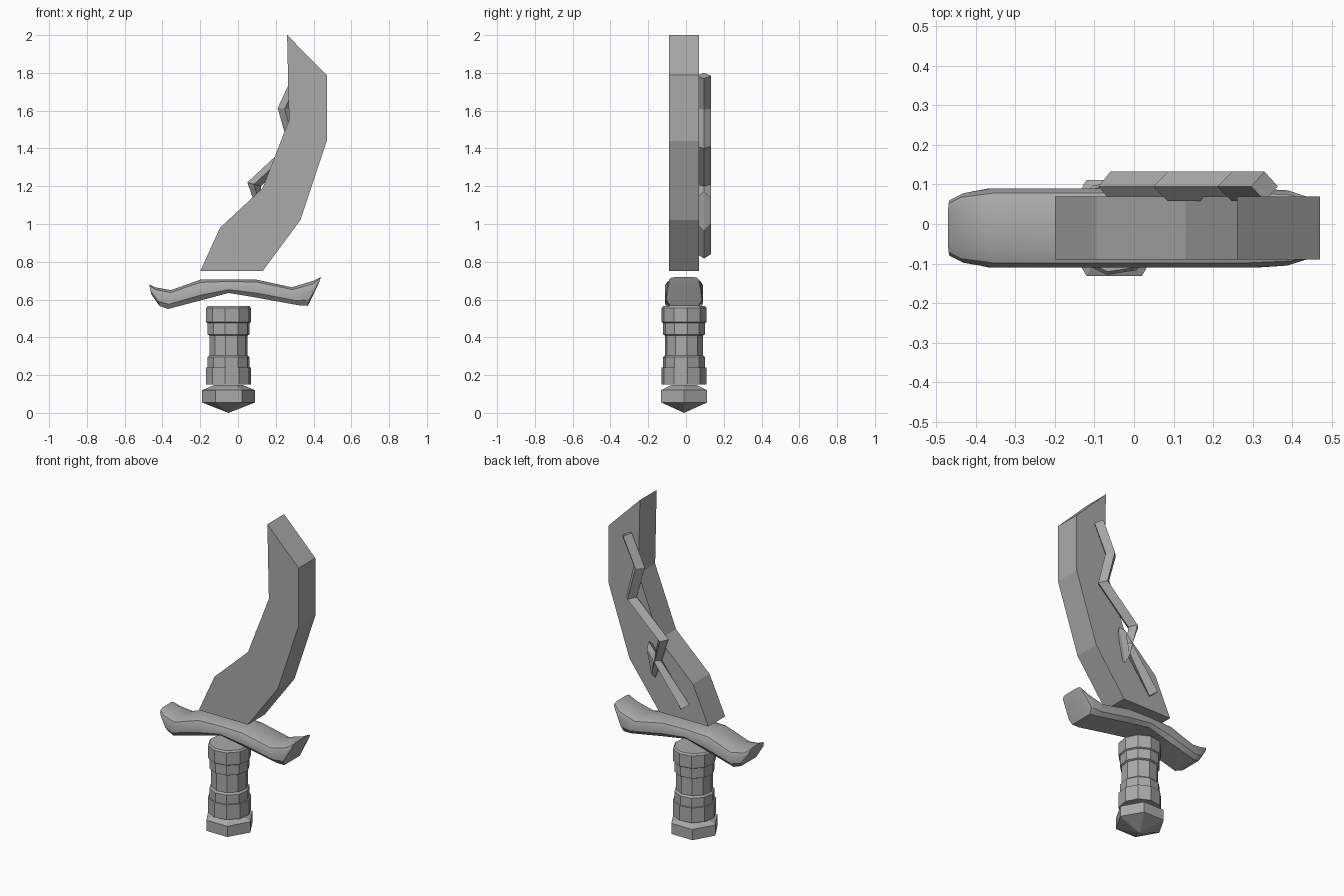
import bpy, bmesh, math
from mathutils import Vector

if "Cube" in bpy.data.objects:
    bpy.data.objects.remove(bpy.data.objects["Cube"], do_unlink=True)

grey = bpy.data.materials.new("plain grey")
grey.use_nodes = True
grey.diffuse_color = (0.4, 0.4, 0.4, 1)
grey.node_tree.nodes["Principled BSDF"].inputs["Base Color"].default_value = (0.4, 0.4, 0.4, 1)


def loft(name, rings, smooth=None):
    """Join a row of equal rings into a closed, capped solid."""
    bm = bmesh.new()
    rows = [[bm.verts.new(p) for p in ring] for ring in rings]
    n = len(rows[0])
    for a, b in zip(rows, rows[1:]):
        for i in range(n):
            j = (i + 1) % n
            bm.faces.new((a[i], a[j], b[j], b[i]))
    bm.faces.new(rows[0][::-1])
    bm.faces.new(rows[-1])
    bmesh.ops.remove_doubles(bm, verts=bm.verts[:], dist=0.0005)
    bmesh.ops.recalc_face_normals(bm, faces=bm.faces[:])
    mesh = bpy.data.meshes.new(name)
    bm.to_mesh(mesh)
    bm.free()
    mesh.materials.append(grey)
    obj = bpy.data.objects.new(name, mesh)
    bpy.context.collection.objects.link(obj)
    if smooth:
        bpy.ops.object.select_all(action='DESELECT')
        obj.select_set(True)
        bpy.context.view_layer.objects.active = obj
        bpy.ops.object.shade_smooth_by_angle(angle=math.radians(smooth))
    return obj


def lathe(name, profile, sides, turn=0.0, smooth=None):
    """Stack regular polygons of (radius, height) on the handle axis."""
    angles = [turn + math.tau * i / sides for i in range(sides)]
    return loft(name, [[(-0.05 + r * math.cos(a), -0.01 + r * math.sin(a), z)
                        for a in angles] for r, z in profile], smooth)


# Blade: a flat curved outline with constant thickness
outline = [(-0.2, 0.75), (0.13, 0.75), (0.33, 1.02), (0.47, 1.44), (0.47, 1.79),
           (0.26, 2.0), (0.27, 1.55), (0.13, 1.19), (-0.095, 0.98)]
loft("blade", [[(x, y, z) for x, z in outline] for y in (-0.09, 0.07)])

# Zigzag vein on the back of the blade: diamond section along a bent path
path = [Vector((x, 0.095, z)) for x, z in
        [(0.33, 1.785), (0.247, 1.61), (0.30, 1.41), (0.085, 1.21),
         (0.14, 1.0), (0.17, 1.14), (-0.06, 0.84)]]
R = 0.037
depth = Vector((0, R, 0))
rings = []
for i, p in enumerate(path):
    into = (p - path[i - 1]).normalized() if i else None
    out = (path[i + 1] - p).normalized() if i < len(path) - 1 else into
    along = ((into or out) + out).normalized()
    side = Vector((along.z, 0, -along.x)) * R
    rings.append([p + depth, p + side, p - depth, p - side])
loft("zigzag_vein", rings)

# Guard: top and bottom points of each cross-section, with half width
sections = [((-0.47, 0.68), (-0.46, 0.63), 0.07),
            ((-0.44, 0.665), (-0.415, 0.565), 0.088),
            ((-0.355, 0.65), (-0.37, 0.55), 0.1),
            ((-0.2, 0.705), (-0.2, 0.595), 0.1),
            ((-0.05, 0.705), (-0.05, 0.635), 0.1),
            ((0.1, 0.705), (0.1, 0.61), 0.1),
            ((0.285, 0.665), (0.32, 0.57), 0.1),
            ((0.40, 0.70), (0.37, 0.567), 0.095),
            ((0.44, 0.72), (0.425, 0.68), 0.08)]
half = [(0.55, 1.0), (0.88, 0.87), (1.0, 0.6), (1.0, 0.25), (0.8, 0.0)]
shape = half + [(-w, t) for w, t in reversed(half)]
loft("guard", [[(b[0] + (a[0] - b[0]) * t, -0.01 + w * hw, b[1] + (a[1] - b[1]) * t)
                for w, t in shape] for a, b, hw in sections], smooth=30)

# Grip: a stepped handle with wide bands at both ends
lathe("grip", [(0.12, 0.15), (0.12, 0.24), (0.112, 0.24), (0.112, 0.295), (0.102, 0.305),
               (0.102, 0.41), (0.112, 0.415), (0.112, 0.475), (0.12, 0.48),
               (0.12, 0.555), (0.112, 0.565)], 10, math.radians(9), smooth=20)

# Pommel: a six-sided nut with a point below
lathe("pommel", [(0.0, 0.0), (0.14, 0.055), (0.14, 0.12), (0.075, 0.148)], 6)
